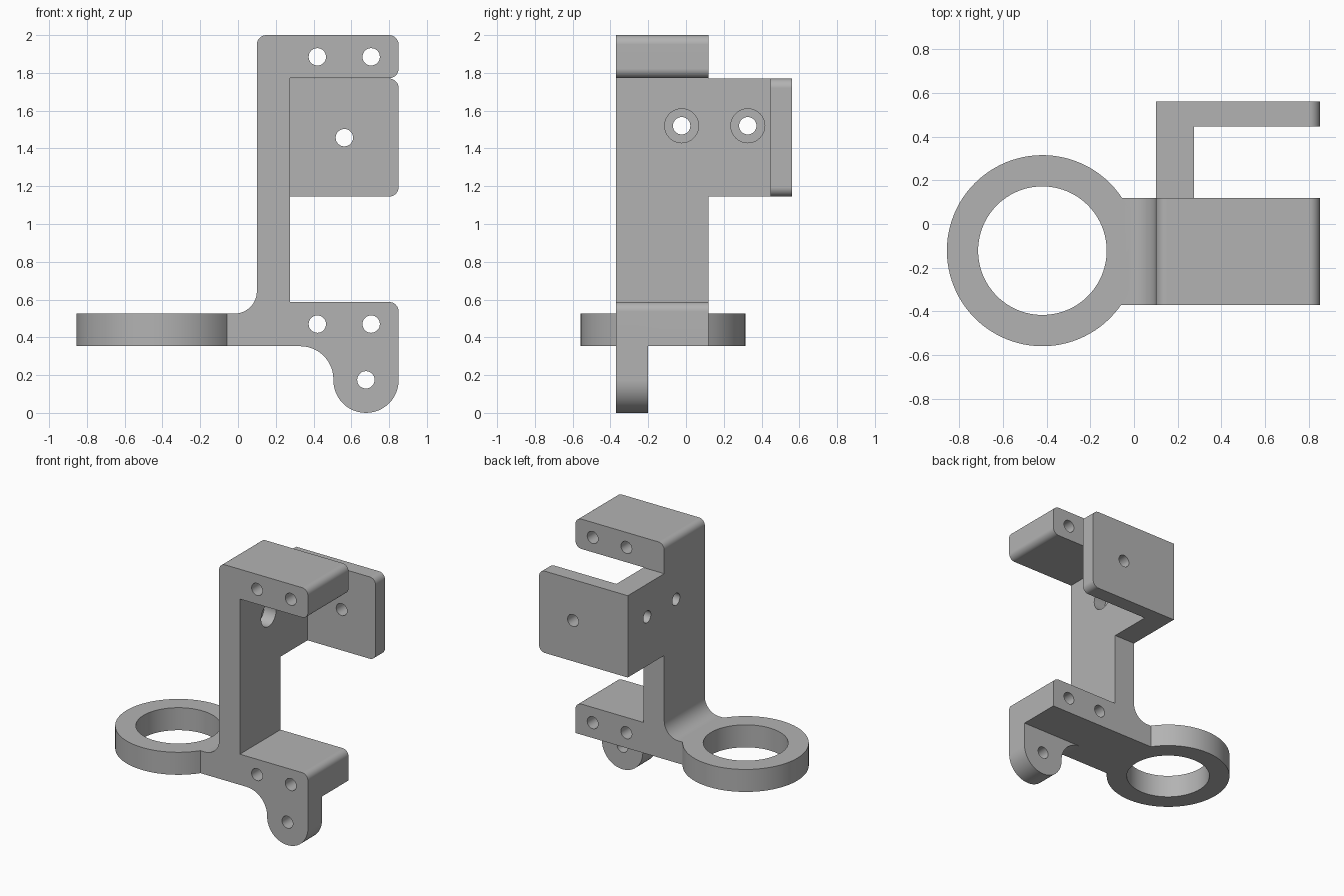
import bpy, bmesh, math
from mathutils import Vector, Matrix

default_cube = bpy.data.objects.get("Cube")
if default_cube:
    bpy.data.objects.remove(default_cube, do_unlink=True)

grey = bpy.data.materials.new("plain_grey")
grey.use_nodes = True
grey.diffuse_color = (0.45, 0.45, 0.45, 1)
grey.node_tree.nodes["Principled BSDF"].inputs["Base Color"].default_value = grey.diffuse_color


def finish(name, bm):
    bmesh.ops.recalc_face_normals(bm, faces=bm.faces)
    mesh = bpy.data.meshes.new(name)
    bm.to_mesh(mesh)
    bm.free()
    mesh.materials.append(grey)
    obj = bpy.data.objects.new(name, mesh)
    bpy.context.collection.objects.link(obj)
    return obj


def rounded(corners, steps=12):
    """Outline from (x, z, radius) corners; a radius turns the corner into an arc."""
    pts = []
    for i, (x, z, r) in enumerate(corners):
        p = Vector((x, z))
        if r == 0:
            pts.append(p)
            continue
        a = (Vector(corners[i - 1][:2]) - p).normalized()
        b = (Vector(corners[(i + 1) % len(corners)][:2]) - p).normalized()
        # square corners: sweep from one tangent point to the other
        for k in range(steps + 1):
            t = math.pi / 2 * k / steps
            pts.append(p + r * (a * (1 - math.sin(t)) + b * (1 - math.cos(t))))
    return pts


def plate(name, corners, y0, y1):
    """Front outline extruded from y0 to y1."""
    bm = bmesh.new()
    face = bm.faces.new([bm.verts.new((p.x, y0, p.y)) for p in rounded(corners)])
    moved = bmesh.ops.extrude_face_region(bm, geom=[face])["geom"]
    bm.faces.ensure_lookup_table()
    verts = [g for g in moved if isinstance(g, bmesh.types.BMVert)]
    bmesh.ops.translate(bm, verts=verts, vec=(0, y1 - y0, 0))
    if face.is_valid and len(bm.faces) == len(verts) + 1:
        bm.faces.new([v for v in face.verts])
    return finish(name, bm)


def cylinder(name, centre, radius, depth, axis="Z", sides=32):
    turn = {"X": Matrix.Rotation(math.pi / 2, 4, "Y"),
            "Y": Matrix.Rotation(math.pi / 2, 4, "X"), "Z": Matrix()}[axis]
    bm = bmesh.new()
    bmesh.ops.create_cone(bm, cap_ends=True, segments=sides, radius1=radius, radius2=radius,
                          depth=depth, matrix=Matrix.Translation(centre) @ turn)
    return finish(name, bm)


def combine(target, tool, operation):
    """Apply a boolean and remove the tool."""
    mod = target.modifiers.new("combine", "BOOLEAN")
    mod.operation, mod.solver, mod.object = operation, "EXACT", tool
    bpy.context.view_layer.objects.active = target
    bpy.ops.object.modifier_apply(modifier=mod.name)
    bpy.data.objects.remove(tool, do_unlink=True)


FRONT, BACK, EDGE = -0.37, 0.12, 0.05
RIGHT, WALL_OUT, WALL_IN = 0.85, 0.10, 0.275

# Upright with upper arm, lower arm and filleted web towards the ring
bracket = plate("mounting_bracket", [
    (-0.10, 0.353, 0), (RIGHT, 0.353, 0), (RIGHT, 0.587, EDGE), (WALL_IN, 0.587, 0),
    (WALL_IN, 1.772, 0), (RIGHT, 1.772, EDGE), (RIGHT, 2.0, EDGE), (WALL_OUT, 2.0, EDGE),
    (WALL_OUT, 0.525, 0.12), (-0.10, 0.525, 0)], FRONT, BACK)

parts = [
    # Hanging lug with round end
    plate("lug", [(0.30, 0.40, 0), (0.30, 0.353, 0), (0.505, 0.353, 0.175),
                  (0.505, 0, 0.172), (RIGHT, 0, 0.172), (RIGHT, 0.40, 0)], FRONT, -0.20),
    # Side wall reaching back, and the plate across its end
    plate("side_wall", [(WALL_OUT, 1.145, 0), (WALL_IN, 1.145, 0),
                        (WALL_IN, 1.77, 0), (WALL_OUT, 1.77, 0)], 0.0, 0.56),
    plate("back_plate", [(0.2, 1.145, 0), (RIGHT, 1.145, EDGE),
                         (RIGHT, 1.77, EDGE), (0.2, 1.77, 0)], 0.447, 0.56),
    # Ring body
    cylinder("ring", (-0.419, -0.122, 0.439), 0.437, 0.172, sides=96),
]
for part in parts:
    combine(bracket, part, "UNION")

# Ring opening
cutters = [cylinder("ring_cutter", (-0.419, -0.122, 0.44), 0.294, 0.5, sides=96)]

# Front-to-back screw holes
for x, z in [(0.42, 1.885), (0.705, 1.885), (0.42, 0.47), (0.705, 0.47),
             (0.677, 0.175), (0.563, 1.457)]:
    cutters.append(cylinder("hole_cutter", (x, 0, z), 0.046, 2, "Y"))

# Counterbored holes through the wall
for y in (-0.023, 0.327):
    cutters.append(cylinder("hole_cutter", (0.18, y, 1.52), 0.046, 0.4, "X"))
    cutters.append(cylinder("bore_cutter", (0.275, y, 1.52), 0.09, 0.2, "X", 48))

for cutter in cutters:
    cutter.hide_render = True
    combine(bracket, cutter, "DIFFERENCE")

# Smooth curved faces, crisp edges
bpy.ops.object.select_all(action="DESELECT")
bracket.select_set(True)
bpy.context.view_layer.objects.active = bracket
bpy.ops.object.shade_smooth_by_angle(angle=math.radians(30))
weighted = bracket.modifiers.new("weighted_normals", "WEIGHTED_NORMAL")
weighted.keep_sharp = True
